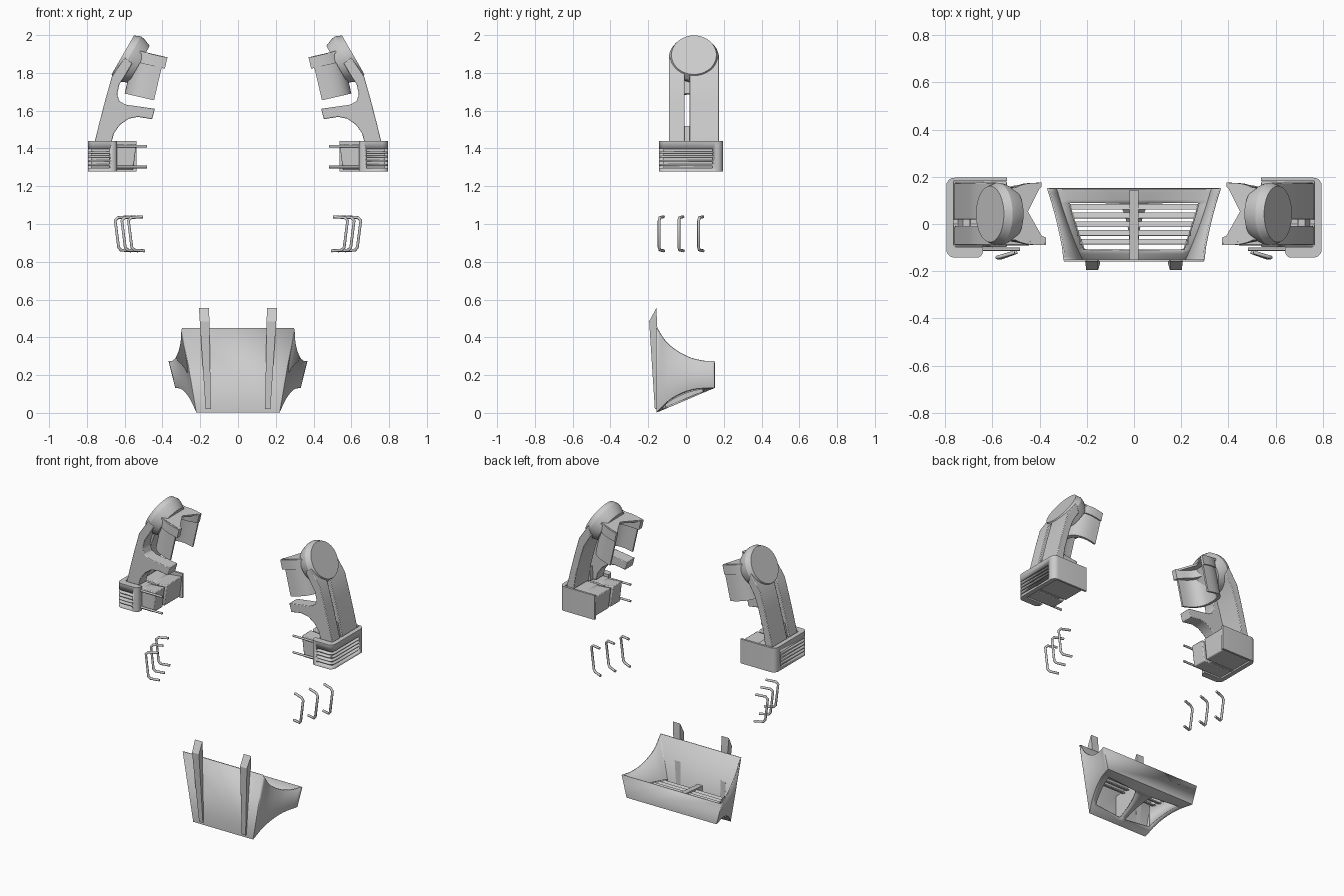
import bpy, bmesh, math
from mathutils import Vector, Matrix

if "Cube" in bpy.data.objects:
    bpy.data.objects.remove(bpy.data.objects["Cube"])


def finish(name, bm, mirror=True, thick=0, bevel=0, cutter=None):
    bmesh.ops.remove_doubles(bm, verts=bm.verts, dist=1e-5)
    bmesh.ops.recalc_face_normals(bm, faces=bm.faces)
    me = bpy.data.meshes.new(name)
    bm.to_mesh(me)
    bm.free()
    ob = bpy.data.objects.new(name, me)
    bpy.context.collection.objects.link(ob)
    bpy.ops.object.select_all(action='DESELECT')
    bpy.context.view_layer.objects.active = ob
    ob.select_set(True)
    bpy.ops.object.shade_smooth_by_angle(angle=math.radians(30))
    if thick:
        m = ob.modifiers.new("thickness", 'SOLIDIFY')
        m.thickness, m.offset = thick, 0
    if cutter:
        m = ob.modifiers.new("slots", 'BOOLEAN')
        m.operation, m.object, m.solver = 'DIFFERENCE', cutter, 'EXACT'
    if bevel:
        m = ob.modifiers.new("bevel", 'BEVEL')
        m.width, m.segments, m.limit_method = bevel, 2, 'ANGLE'
    if mirror:
        ob.modifiers.new("mirror", 'MIRROR')
    return ob


def add_prism(bm, pts, lo, hi, axis):
    """Extrude a 2D outline: 'x' takes (y, z) points, 'y' takes (x, z), 'z' takes (x, y)."""
    place = {'x': lambda p, d: (d, p[0], p[1]), 'y': lambda p, d: (p[0], d, p[1]),
             'z': lambda p, d: (p[0], p[1], d)}[axis]
    a = [bm.verts.new(place(p, lo)) for p in pts]
    b = [bm.verts.new(place(p, hi)) for p in pts]
    bm.faces.new(a)
    bm.faces.new(b)
    for i in range(len(pts)):
        j = (i + 1) % len(pts)
        bm.faces.new((a[i], a[j], b[j], b[i]))


def prism(name, pts, lo, hi, axis, mat=None, **kw):
    bm = bmesh.new()
    add_prism(bm, pts, lo, hi, axis)
    if mat:
        bm.transform(mat)
    return finish(name, bm, **kw)


def lerp(a, b, t):
    return a + (b - a) * t


def sample(curve, y):
    """Smooth (Catmull-Rom style) height lookup along a (y, z) curve."""
    n = len(curve)
    slope = [(curve[min(i + 1, n - 1)][1] - curve[max(i - 1, 0)][1]) /
             (curve[min(i + 1, n - 1)][0] - curve[max(i - 1, 0)][0]) for i in range(n)]
    for i in range(n - 1):
        (y0, z0), (y1, z1) = curve[i], curve[i + 1]
        if y <= y1 + 1e-6:
            h = y1 - y0
            t = (y - y0) / h
            return ((2*t**3 - 3*t**2 + 1)*z0 + (t**3 - 2*t**2 + t)*h*slope[i]
                    + (3*t**2 - 2*t**3)*z1 + (t**3 - t**2)*h*slope[i+1])
    return curve[-1][1]


# ---------- Lower scoop: flat front plate, flared sides, back wall, windowed floor
Y0, Y1 = -0.155, 0.15
TOP = [(Y0, .45), (-.1, .37), (0, .302), (.09, .276), (Y1, .275)]
LOW = [(Y0, .006), (-.1, .062), (-.03, .105), (.05, .13), (Y1, .135)]


def side_x(t, z):
    return lerp(.218 + .172 * z, .296 + .25 * z, t)


bm = bmesh.new()
rows, N = [], 20
for i in range(N + 1):
    t = i / N
    y = lerp(Y0, Y1, t)
    zt, zb, zl = sample(TOP, y), sample(LOW, y), lerp(.006, .135, t)
    xo, rib = side_x(t, zb), .018 + .085 * t ** 3
    xs = [-xo, -xo * .88, -rib, rib, xo * .88, xo]
    floor = [bm.verts.new((x, y, lerp(zl, zb, (abs(x) / xo) ** 2))) for x in xs]
    rim = [bm.verts.new((s * side_x(t, zt), y, zt)) for s in (-1, 1)]
    rows.append((floor, rim))
for i in range(N):
    (f0, r0), (f1, r1) = rows[i], rows[i + 1]
    for k in range(5):
        if not (k in (1, 3) and 3 <= i < 16):
            bm.faces.new((f0[k], f0[k+1], f1[k+1], f1[k]))
    for k, s in ((0, 0), (5, 1)):
        bm.faces.new((f0[k], f1[k], r1[s], r0[s]))
for f, r in (rows[0], rows[-1]):
    bm.faces.new(f + [r[1], r[0]])
finish("scoop_body", bm, mirror=False, thick=.008)

# Raised louvre slats, the upright central rib and side cheeks that carry them
bm = bmesh.new()
for k in range(5):
    y = -.075 + .037 * k
    bmesh.ops.create_cube(bm, size=1, matrix=Matrix.Translation((0, y, .19 + .1 * y))
                          @ Matrix.Rotation(math.radians(-15), 4, 'X')
                          @ Matrix.Diagonal((2 * (.25 + .25 * y), .024, .007, 1)))
finish("scoop_slats", bm, mirror=False)
prism("scoop_rib", [(-.15, .012), (.145, .133), (.145, .215), (-.1, .195), (-.15, .19)],
      -.018, .018, 'x', mirror=False)
bm = bmesh.new()
cheek = []
for i in range(3, 17):
    t = i / N
    y = lerp(Y0, Y1, t)
    zb = sample(LOW, y)
    x = .88 * side_x(t, zb)
    zlow = lerp(lerp(.006, .135, t), zb, .88 ** 2)
    cheek.append([bm.verts.new((x, y, zlow)), bm.verts.new((x, y, .2 + .1 * y))])
for a, b in zip(cheek, cheek[1:]):
    bm.faces.new((a[0], b[0], b[1], a[1]))
finish("scoop_cheek", bm, thick=.006)

# Tapered mounting hooks on the front plate
bm = bmesh.new()
prof = [(-.157, .555), (-.195, .485), (-.165, .02), (-.152, .02), (-.152, .45)]
rings = []
for e in (0, 1):
    rings.append([bm.verts.new((lerp((.143, .17)[e], (.153, .207)[e], z / .555), y, z)) for y, z in prof])
for r in rings:
    bm.faces.new(r)
for i in range(5):
    j = (i + 1) % 5
    bm.faces.new((rings[0][i], rings[0][j], rings[1][j], rings[1][i]))
finish("scoop_hook", bm)


# ---------- Bent wire staples and straight pins
def wires(name, paths, r):
    cu = bpy.data.curves.new(name, 'CURVE')
    cu.dimensions, cu.bevel_depth, cu.bevel_resolution, cu.use_fill_caps = '3D', r, 2, True
    for path in paths:
        for s in (-1, 1):
            sp = cu.splines.new('POLY')
            sp.points.add(len(path) - 1)
            for p, (x, y, z) in zip(sp.points, path):
                p.co = (s * x, y, z, 1)
    ob = bpy.data.objects.new(name, cu)
    bpy.context.collection.objects.link(ob)


wires("wire_staples", [
    [(x - .075, y + .022, 1.038), (x - .015, y + .004, 1.034), (x, y, 1.018),
     (x - .018, y, .876), (x - .03, y + .004, .862), (x - .085, y + .024, .858)]
    for x, y in ((.58, -.142), (.615, -.038), (.65, .067))], .008)
wires("base_pins", [[(.70, -.107, z), (.482, -.107, z)] for z in (1.412, 1.302)], .007)

# ---------- Base housing: C-shaped shell with wrap-around slots
bm = bmesh.new()
for k in range(5):
    z = 1.302 + .022 * k
    add_prism(bm, [(.68, -.2), (.85, -.2), (.85, .14), (.778, .14), (.778, -.12), (.68, -.12)],
              z - .006, z + .006, 'z')
cutter = finish("slot_cutter", bm, mirror=False)
cutter.hide_render = True
cutter.hide_viewport = True


def arc(cx, cy, r, a0, a1, n=5):
    return [(cx + r * math.cos(math.radians(lerp(a0, a1, i / n))),
             cy + r * math.sin(math.radians(lerp(a0, a1, i / n)))) for i in range(n + 1)]


shell = ([(.538, .182), (.538, .196)] + arc(.76, .161, .035, 90, 0) + arc(.76, -.107, .035, 0, -90)
         + arc(.665, -.117, .025, -90, -180) + [(.64, -.098), (.755, -.098), (.765, -.088), (.765, .182)])
prism("base_shell", shell, 1.278, 1.44, 'z', cutter=cutter)

# Core blocks inside the shell, tapered toward the bottom
for name, ya, yb in (("base_core_front", -.098, .0), ("base_core_back", .018, .182)):
    prism(name, [(.765, 1.285), (.765, 1.425), (.64, 1.425), (.635, 1.415), (.538, 1.425), (.555, 1.285)],
          ya, yb, 'y', bevel=.006)
prism("base_core_web", [(.765, 1.285), (.765, 1.42), (.60, 1.42), (.60, 1.285)], 0, .018, 'y')

# ---------- Arm: front plate with lower jaw, back slab, short bridge
outer = [(.76, 1.43), (.733, 1.54), (.702, 1.66), (.668, 1.78), (.60, 1.88)]
prism("arm_front", outer + [(.56, 1.85), (.595, 1.79), (.628, 1.74), (.64, 1.685), (.627, 1.65), (.595, 1.632),
                            (.44, 1.61), (.455, 1.555), (.53, 1.567), (.58, 1.557), (.625, 1.525),
                            (.657, 1.48), (.67, 1.43)], -.09, -.008, 'y', bevel=.004)
prism("arm_back", outer + [(.58, 1.82), (.628, 1.74), (.652, 1.67), (.69, 1.53), (.705, 1.43)],
      .018, .175, 'y', bevel=.004)
prism("arm_bridge", [(.745, 1.43), (.725, 1.52), (.695, 1.52), (.69, 1.43)], -.01, .02, 'y')

# ---------- Round head: capped, tilted turned form
n = Vector((.868, 0, .497))
frame = Matrix.Translation((.61, .042, 1.895)) @ n.to_track_quat('Z', 'Y').to_matrix().to_4x4()
bm = bmesh.new()
SEG, loops = 40, []
for d, r in ((0, .119), (-.035, .133), (-.06, .129), (-.1, .112)):
    loops.append([bm.verts.new(frame @ Vector((r * math.cos(2 * math.pi * i / SEG),
                                               r * math.sin(2 * math.pi * i / SEG), d))) for i in range(SEG)])
for a, b in zip(loops, loops[1:]):
    for i in range(SEG):
        j = (i + 1) % SEG
        bm.faces.new((a[i], a[j], b[j], b[i]))
bm.faces.new(loops[0])
bm.faces.new(loops[-1])
finish("arm_head", bm)

# ---------- Open cup with a boxy half-round section, and its notched upper jaw
tilt = Matrix.Translation((.42, .043, 1.76)) @ Matrix.Rotation(math.radians(-13), 4, 'Y')


def bow(rx, ry, power=.75):
    out = []
    for i in range(21):
        a = math.pi * (i / 20 - .5)
        out.append((rx * max(math.cos(a), 0) ** power, math.copysign(ry * abs(math.sin(a)) ** power, math.sin(a))))
    return out


inner = bow(.135, .112)
prism("cup_wall", bow(.16, .124) + inner[::-1], -.108, .12, 'z', mat=tilt)
prism("cup_jaw", [(-.018, -.132)] + bow(.165, .132)[1:-1] + [(0, .132), (0, .115)]
      + bow(.12, .085, 1)[::-1][2:-2] + [(-.018, -.1)], .068, .128, 'z', mat=tilt)
# Thin lid bridging the jaw prongs, with a V-shaped notch
prism("cup_lid", [(-.018, -.125), (.06, .01), (0, .125), (.13, .11), (.13, -.11)], .118, .13, 'z', mat=tilt)
